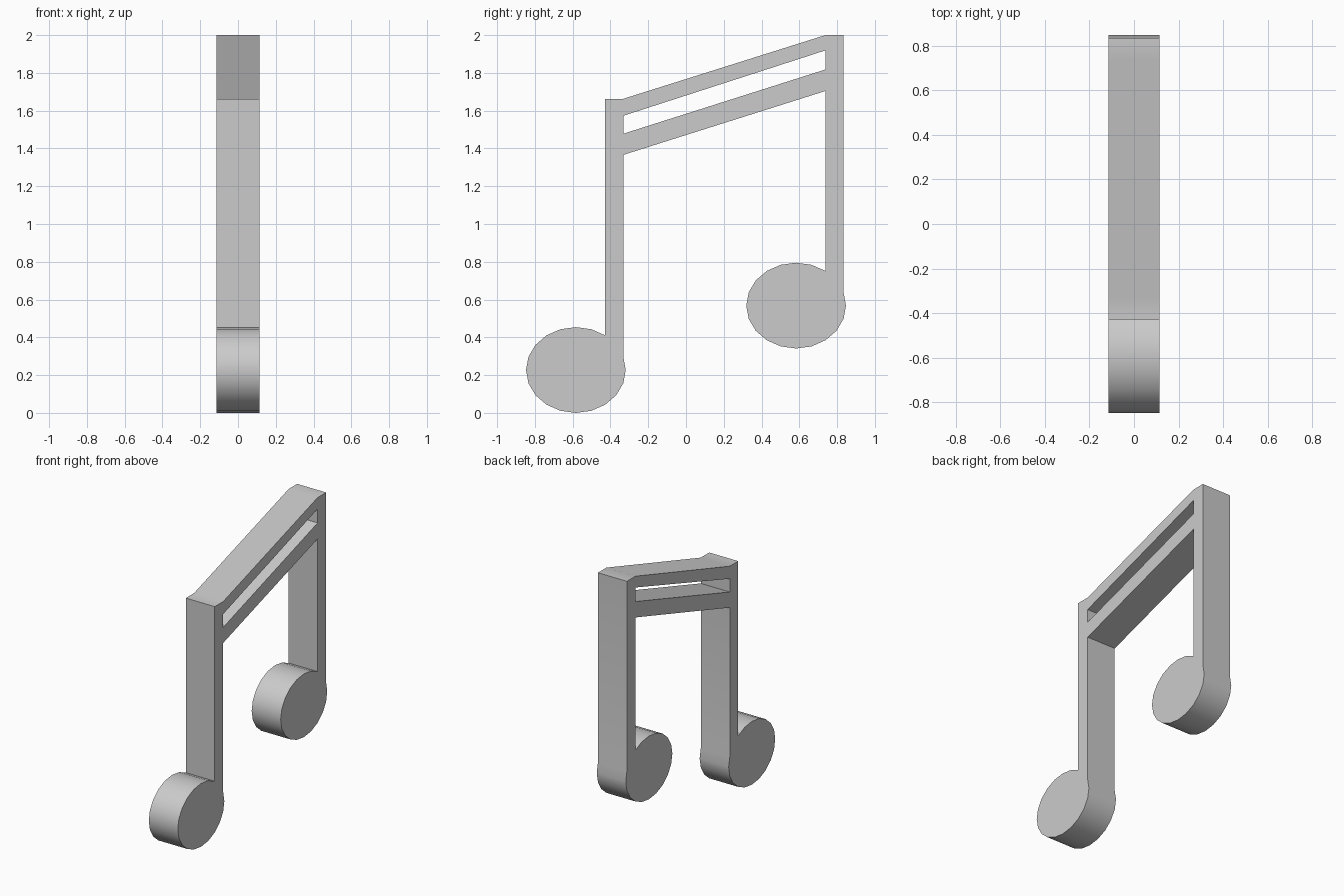
import bpy, bmesh, math

if "Cube" in bpy.data.objects:
    bpy.data.objects.remove(bpy.data.objects["Cube"])

HALF = 0.115            # half thickness along x
RY, RZ = 0.264, 0.227   # note head radii
HEAD_Y, LEFT_Z, RIGHT_Z = 0.583, 0.227, 0.568


def head(cy, cz):
    # 20-sided ellipse, left open where the stem joins (54 deg round to 18 deg)
    angles = [math.radians(54 + 18 * i) for i in range(19)]
    return [(cy + RY * math.cos(a), cz + RZ * math.sin(a)) for a in angles]


left, right = head(-HEAD_Y, LEFT_Z), head(HEAD_Y, RIGHT_Z)
l_out, l_in = left[0][0], left[-1][0]      # left stem sides
r_in, r_out = right[0][0], right[-1][0]    # right stem sides

# Outline: left head, lower beam, right head, upper beam
outline = (left + [(l_in, 1.366), (r_in, 1.704)]
           + right + [(r_out, 2.0), (r_in, 2.0), (l_in, 1.663), (l_out, 1.663)])
# Slot between the two beams
slot = [(l_in, 1.478), (r_in, 1.818), (r_in, 1.919), (l_in, 1.573)]

bm = bmesh.new()
for loop in (outline, slot):
    vs = [bm.verts.new((-HALF, y, z)) for y, z in loop]
    for a, b in zip(vs, vs[1:] + vs[:1]):
        bm.edges.new((a, b))
bmesh.ops.triangle_fill(bm, edges=bm.edges[:], use_beauty=True, normal=(-1, 0, 0))

# Thicken the silhouette
ext = bmesh.ops.extrude_face_region(bm, geom=bm.faces[:], use_keep_orig=True)
moved = [g for g in ext["geom"] if isinstance(g, bmesh.types.BMVert)]
bmesh.ops.translate(bm, verts=moved, vec=(2 * HALF, 0, 0))
bmesh.ops.recalc_face_normals(bm, faces=bm.faces[:])

mesh = bpy.data.meshes.new("beamed_note")
bm.to_mesh(mesh)
bm.free()
note = bpy.data.objects.new("beamed_note", mesh)
bpy.context.collection.objects.link(note)

# Smooth head rims, crisp edges elsewhere
bpy.context.view_layer.objects.active = note
note.select_set(True)
bpy.ops.object.shade_smooth_by_angle(angle=math.radians(30))
